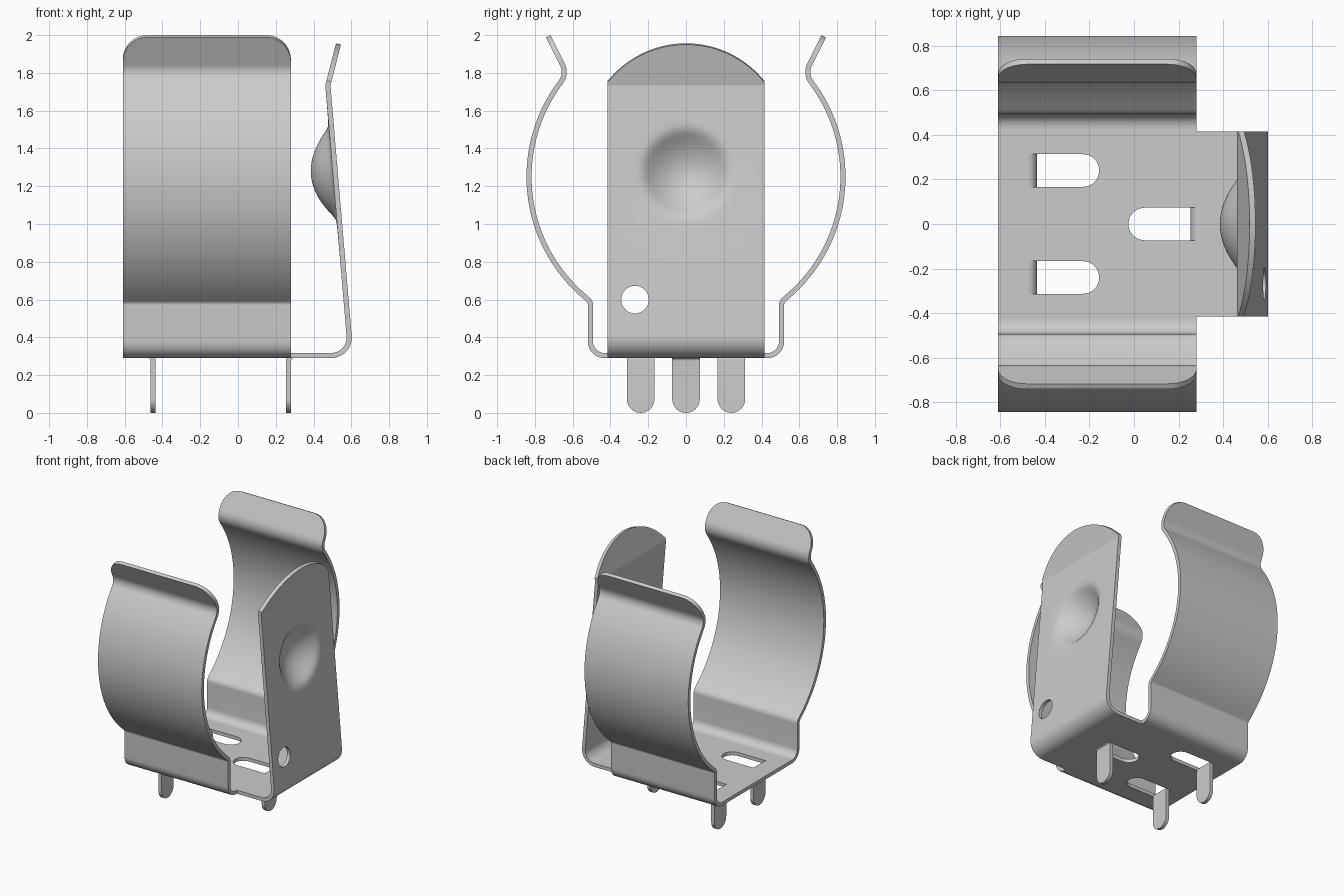
import bpy, bmesh, math
from mathutils import Vector

if "Cube" in bpy.data.objects:
    bpy.data.objects.remove(bpy.data.objects["Cube"], do_unlink=True)

T = 0.027            # sheet thickness
ZB = 0.29 + T / 2    # middle of the base sheet
X0, X1 = -0.61, 0.28  # extent of the side arms

steel = bpy.data.materials.new("grey steel")
steel.use_nodes = True
steel.diffuse_color = (0.6, 0.6, 0.6, 1)
steel.node_tree.nodes["Principled BSDF"].inputs["Base Color"].default_value = (0.6, 0.6, 0.6, 1)


def finish(name, bm, hole=None):
    """Turn a thin surface into a solid, smooth-shaded sheet part."""
    mesh = bpy.data.meshes.new(name)
    bm.to_mesh(mesh)
    bm.free()
    mesh.materials.append(steel)
    ob = bpy.data.objects.new(name, mesh)
    bpy.context.collection.objects.link(ob)
    bpy.ops.object.select_all(action='DESELECT')
    bpy.context.view_layer.objects.active = ob
    ob.select_set(True)
    mod = ob.modifiers.new("thickness", 'SOLIDIFY')
    mod.thickness, mod.offset, mod.use_even_offset = T, 0, True
    bpy.ops.object.modifier_apply(modifier=mod.name)
    if hole:
        mod = ob.modifiers.new("hole", 'BOOLEAN')
        mod.operation, mod.object, mod.solver = 'DIFFERENCE', hole, 'EXACT'
        bpy.ops.object.modifier_apply(modifier=mod.name)
    bpy.ops.object.shade_smooth_by_angle(angle=math.radians(35))
    return ob


def bend(points, seg=8):
    """Polyline of (u, z, radius) with every corner rounded to its radius."""
    pts = [Vector(p[:2]) for p in points]
    out = [pts[0]]
    for i in range(1, len(pts) - 1):
        p, r = pts[i], points[i][2]
        if r == 0:
            out.append(p)
            continue
        d1, d2 = (pts[i - 1] - p).normalized(), (pts[i + 1] - p).normalized()
        theta = d1.angle(d2)
        t, w = r / math.tan(theta / 2), math.pi - theta
        c = p + (d1 + d2).normalized() * (r / math.sin(theta / 2))
        v1, v2 = p + d1 * t - c, p + d2 * t - c
        for k in range(seg + 1):
            f = k / seg
            out.append(c + (v1 * math.sin((1 - f) * w) + v2 * math.sin(f * w)) / math.sin(w))
    return out + [pts[-1]]


def strip(name, path, cols, reach, place, step=1.0, hole=None):
    """Sweep columns along a path; reach(c) shortens the last segment per column."""
    body = [path[0]]
    for a, b in zip(path[:-2], path[1:-1]):
        n = max(1, math.ceil((b - a).length / step))
        body += [a.lerp(b, k / n) for k in range(1, n + 1)]
    rows = [[place(p.x, c, p.y) for c in cols] for p in body]
    for k in range(1, 9):
        ends = [path[-2].lerp(path[-1], reach(c) * k / 8) for c in cols]
        rows.append([place(p.x, c, p.y) for p, c in zip(ends, cols)])
    bm = bmesh.new()
    grid = [[bm.verts.new(v) for v in row] for row in rows]
    for r0, r1 in zip(grid, grid[1:]):
        for j in range(len(cols) - 1):
            bm.faces.new((r0[j], r0[j + 1], r1[j + 1], r1[j]))
    return finish(name, bm, hole)


# Base plate with three slots, each round at one end
W = 0.073
LEGS = (("front_leg", -0.449, -0.24, 1), ("back_leg", -0.449, 0.24, 1), ("middle_leg", 0.268, 0, -1))


def slot(x, y, d):
    arc = [math.pi * (k / 16 - 0.5) for k in range(17)]
    ends = [(x + d * (0.22 + W * math.cos(a)), y + W * math.sin(a)) for a in arc]
    return [(x - d * 0.033, y - W)] + ends + [(x - d * 0.033, y + W)]


bm = bmesh.new()
outlines = [[(X0, -0.42), (X1, -0.42), (X1, -0.415), (0.485, -0.415),
             (0.485, 0.415), (X1, 0.415), (X1, 0.42), (X0, 0.42)]]
outlines += [slot(x, y, d) for _, x, y, d in LEGS]
for loop in outlines:
    vs = [bm.verts.new((x, y, ZB)) for x, y in loop]
    for a, b in zip(vs, vs[1:] + vs[:1]):
        bm.edges.new((a, b))
bmesh.ops.triangle_fill(bm, use_beauty=True, edges=bm.edges[:], normal=(0, 0, 1))
finish("base_plate", bm)

# Legs bent down from the square slot ends
for name, x, y, d in LEGS:
    path = bend([(x - d * 0.033, ZB, 0), (x, ZB, 0.028), (x, 0.08, 0), (x, 0, 0)])
    strip(name, path, [-W * math.cos(math.pi * k / 16) for k in range(17)],
          lambda c: (0.08 - W + math.sqrt(max(0, W * W - c * c))) / 0.08,
          lambda u, c, z, y=y: (u, y + c, z))

# Curved side arms with flared, round-cornered lips
R, ZC = 0.831, 1.25
a0, a1 = math.radians(-49), math.radians(36)
arc = [(R * math.cos(a), ZC + R * math.sin(a), 0)
       for a in (a0 + (a1 - a0) * k / 48 for k in range(49))]
neck_z = arc[0][1] - (arc[0][0] - 0.506) / math.tan(-a0)
arm = bend([(0.42, ZB, 0), (0.506, ZB, 0.075), (0.506, neck_z, 0.04)] + arc +
           [(0.630, 1.796, 0.09), (0.6595, 1.855, 0), (0.729, 1.994, 0)])
CR = 0.13
corner = [CR * (1 - math.cos(math.pi / 2 * k / 10)) for k in range(11)]
cols = [X0 + d for d in corner] + [X1 - d for d in reversed(corner)]


def lip_reach(c):
    d = min(c - X0, X1 - c, CR)
    drop = CR - math.sqrt(max(0, CR * CR - (CR - d) ** 2))
    return 1 - drop / 0.139


for name, s in (("front_arm", -1), ("back_arm", 1)):
    strip(name, arm, cols, lip_reach, lambda u, c, z, s=s: (c, s * u, z))

# End stop: leaning tab with a pressed dimple, arched top and round hole
bpy.ops.mesh.primitive_cylinder_add(vertices=48, radius=0.073, depth=0.3,
                                    location=(0.57, -0.27, 0.6), rotation=(0, math.pi / 2, 0))
cutter = bpy.context.object
cutter.hide_render = True

Z0, Z1, HALF, AR = 1.752, 1.953, 0.415, 0.53
u_at = lambda z: 0.476 + (z - 1.735) * 0.056 / 0.218
tab = bend([(0.48, ZB, 0), (0.597, ZB, 0.095), (0.476, 1.735, 0.03),
            (u_at(Z0), Z0, 0), (u_at(Z1), Z1, 0)])


def tab_point(u, c, z):
    r = math.hypot(c, z - 1.27)
    h = 0.115 * (1 - (r / 0.235) ** 2)
    f = (h + math.sqrt(h * h + 0.0003)) / 2 if r < 0.45 else 0
    return (u - f, c, z - 0.085 * f)


strip("end_stop", tab, [HALF * (k / 24 - 1) for k in range(49)],
      lambda c: max(0.02, (Z1 - AR + math.sqrt(AR * AR - c * c) - Z0) / (Z1 - Z0)),
      tab_point, step=0.018, hole=cutter)
bpy.data.objects.remove(cutter, do_unlink=True)
